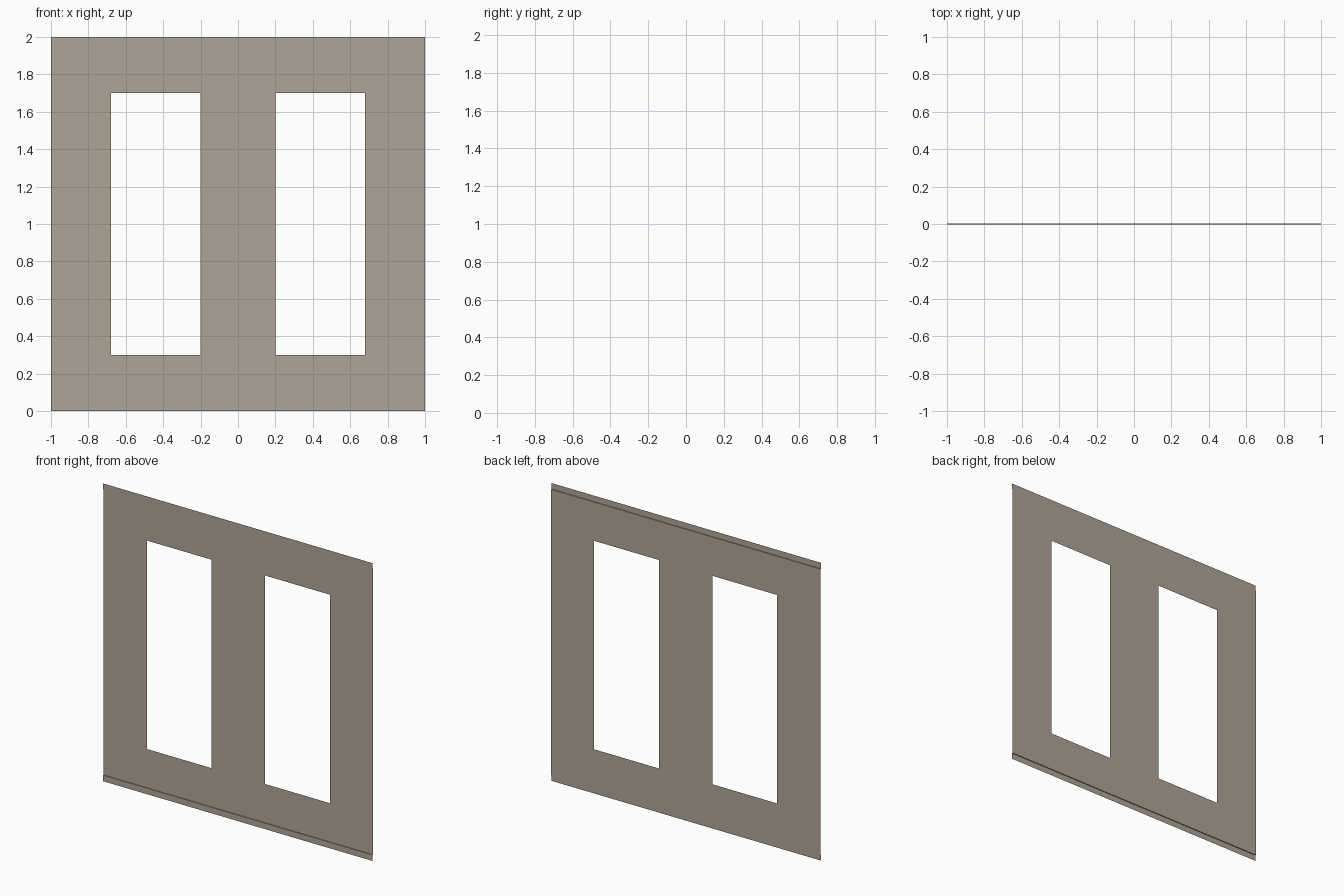
import bpy, bmesh

if "Cube" in bpy.data.objects:
    bpy.data.objects.remove(bpy.data.objects["Cube"])

DEPTH = 0.003  # half the tiny step between wall and edge strips

mat = bpy.data.materials.new("warm_grey")
mat.diffuse_color = (0.43, 0.377, 0.305, 1)
mat.use_nodes = True
mat.node_tree.nodes["Principled BSDF"].inputs["Base Color"].default_value = mat.diffuse_color


def sheet(name, xs, profile, holes=()):
    """Thin sheet: a (y, z) profile swept across xs, skipping hole cells."""
    bm = bmesh.new()
    grid = [[bm.verts.new((x, y, z)) for x in xs] for y, z in profile]
    for j in range(len(profile) - 1):
        for i in range(len(xs) - 1):
            if (i, j) not in holes:
                bm.faces.new((grid[j][i], grid[j][i + 1],
                              grid[j + 1][i + 1], grid[j + 1][i]))
    mesh = bpy.data.meshes.new(name)
    bm.to_mesh(mesh)
    bm.free()
    mesh.materials.append(mat)
    obj = bpy.data.objects.new(name, mesh)
    bpy.context.collection.objects.link(obj)
    return obj


# Main wall sheet with two tall window openings
sheet("window_wall", (-1, -0.68, -0.2, 0.2, 0.68, 1),
      [(DEPTH, z) for z in (0.04, 0.3, 1.7, 1.96)], holes={(1, 1), (3, 1)})

# Edge strips standing slightly forward, each with a tiny ledge back to the wall
sheet("bottom_strip", (-1, 1), [(-DEPTH, 0), (-DEPTH, 0.04), (DEPTH, 0.04)])
sheet("top_strip", (-1, 1), [(DEPTH, 1.96), (-DEPTH, 1.96), (-DEPTH, 2)])
